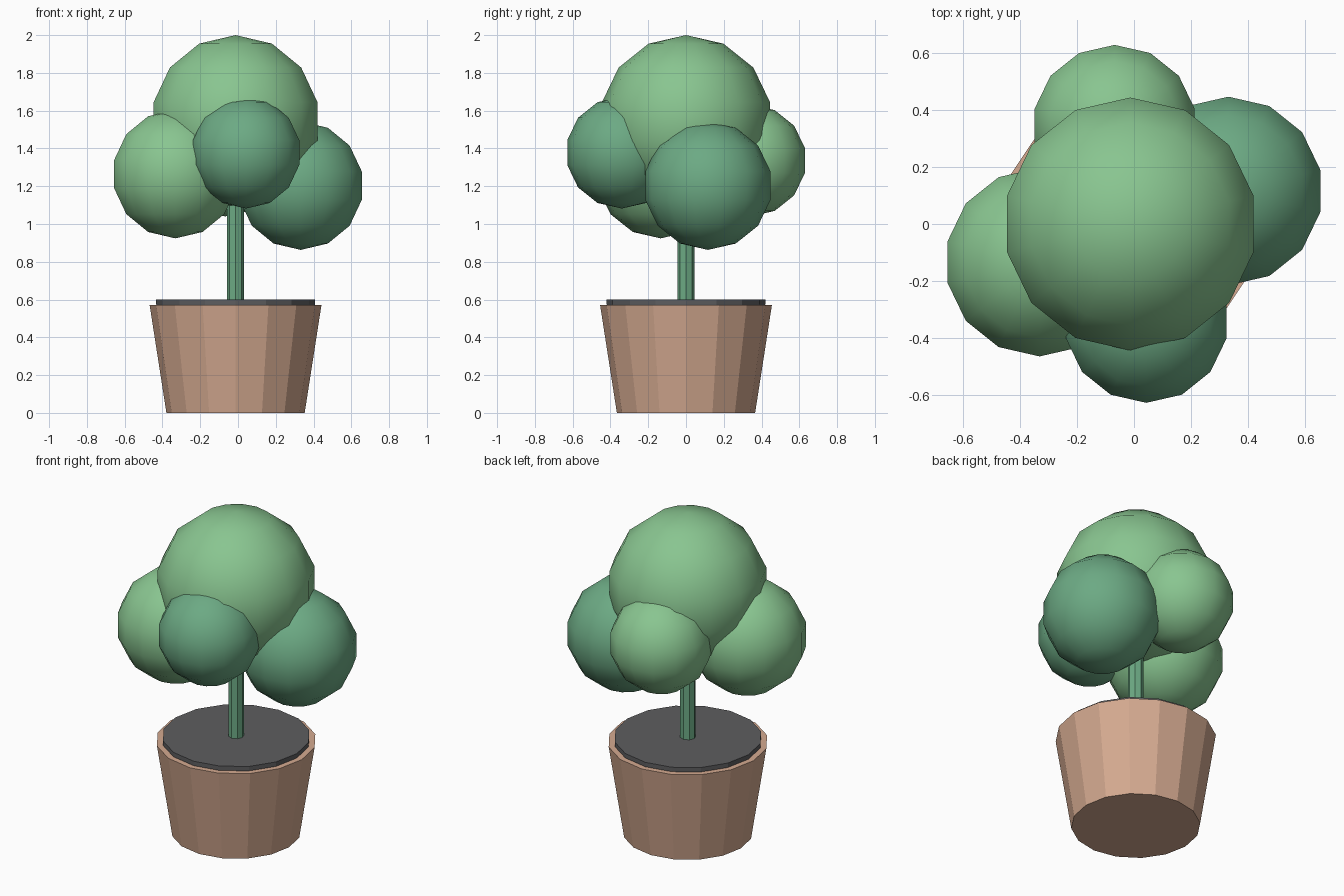
import bpy, bmesh
from math import sin, cos, pi

if "Cube" in bpy.data.objects:
    bpy.data.objects.remove(bpy.data.objects["Cube"])

CX = -0.013  # axis of pot, stem and crown


def material(name, rgb):
    m = bpy.data.materials.new(name)
    m.diffuse_color = (*rgb, 1)
    m.use_nodes = True
    m.node_tree.nodes["Principled BSDF"].inputs["Base Color"].default_value = m.diffuse_color
    return m


LIGHT = material("light_leaf", (0.25, 0.56, 0.28))
DARK = material("dark_leaf", (0.15, 0.40, 0.23))
CLAY = material("clay", (0.66, 0.40, 0.28))
EARTH = material("earth", (0.11, 0.11, 0.115))


def lathe(name, profile, sides, mat, loc, phase=0.0, smooth=False):
    """Turn an (r, z) profile around the z axis."""
    bm = bmesh.new()
    rings = [[bm.verts.new((r * cos(phase + 2 * pi * i / sides),
                            r * sin(phase + 2 * pi * i / sides), z))
              for i in range(sides)] for r, z in profile]
    for a, b in zip(rings, rings[1:]):
        for i in range(sides):
            j = (i + 1) % sides
            bm.faces.new((a[i], a[j], b[j], b[i]))
    bmesh.ops.remove_doubles(bm, verts=bm.verts, dist=1e-5)
    bmesh.ops.recalc_face_normals(bm, faces=bm.faces)
    for f in bm.faces:
        f.smooth = smooth
    me = bpy.data.meshes.new(name)
    bm.to_mesh(me)
    bm.free()
    me.materials.append(mat)
    ob = bpy.data.objects.new(name, me)
    ob.location = loc
    bpy.context.collection.objects.link(ob)
    return ob


def leaf_ball(name, x, y, z, r, mat):
    arc = [(r * sin(pi * k / 7), -r * cos(pi * k / 7)) for k in range(8)]
    arc[0], arc[-1] = (0, -r), (0, r)
    lathe(name, arc, 14, mat, (x, y, z), pi / 2, True)


# Pot with a thin rim, and the soil standing slightly proud of it
lathe("pot", [(0, 0), (0.366, 0), (0.455, 0.572), (0.42, 0.572), (0.41, 0.5), (0, 0.5)],
      16, CLAY, (CX, 0, 0))
lathe("soil", [(0, 0.51), (0.405, 0.51), (0.42, 0.575), (0.42, 0.6), (0, 0.6)],
      16, EARTH, (CX, 0, 0))

# Stem running up into the crown
lathe("stem", [(0, 0.58), (0.045, 0.58), (0.045, 1.25), (0, 1.25)], 8, DARK, (CX, 0, 0))

# Foliage balls
leaf_ball("foliage_top", CX, 0, 1.544, 0.456, LIGHT)
leaf_ball("foliage_right", 0.332, 0.116, 1.203, 0.34, DARK)
leaf_ball("foliage_left", -0.332, -0.134, 1.264, 0.34, LIGHT)
leaf_ball("foliage_front", 0.043, -0.340, 1.378, 0.296, DARK)
leaf_ball("foliage_back", -0.068, 0.341, 1.336, 0.296, LIGHT)
